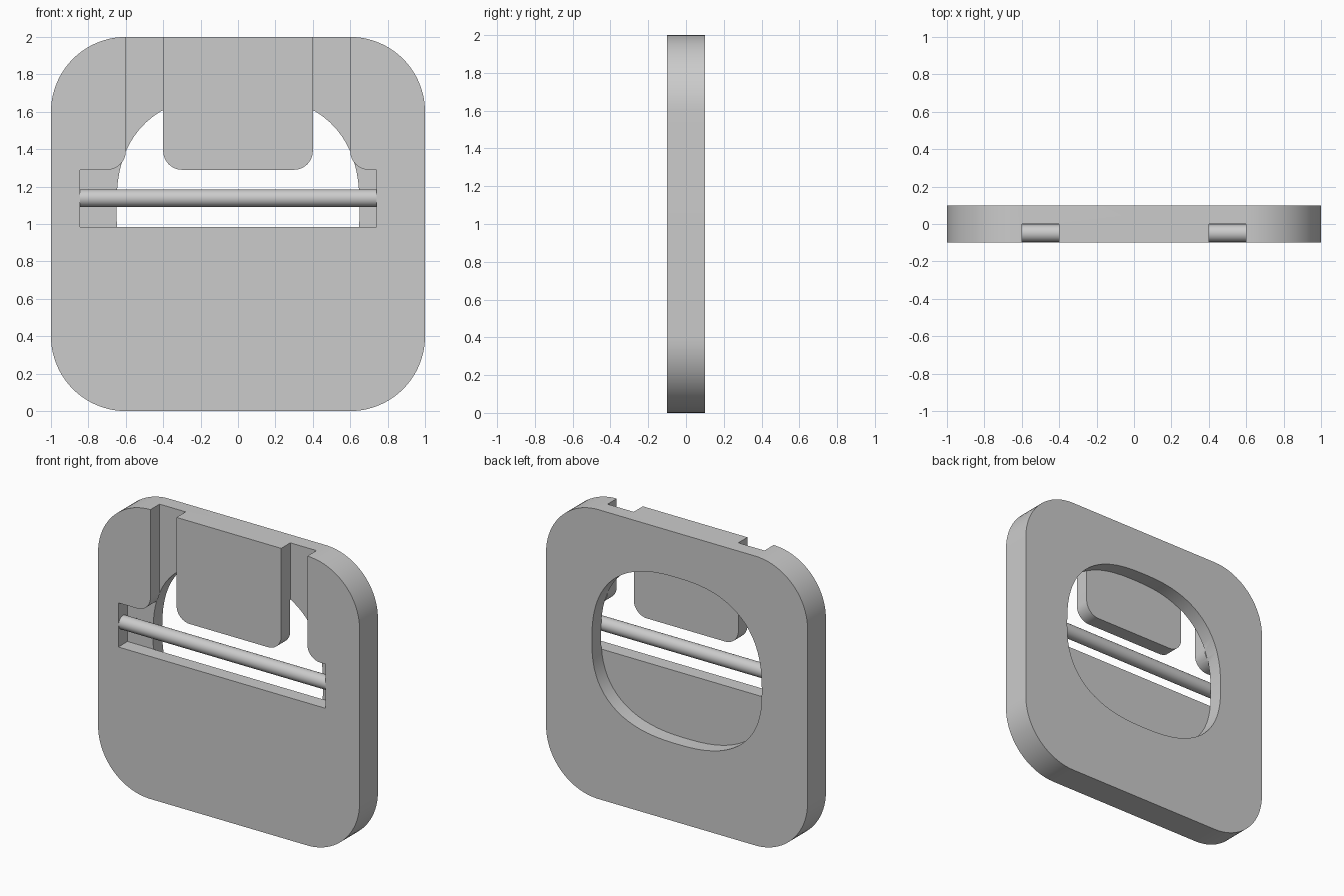
import bpy, bmesh, math

if "Cube" in bpy.data.objects:
    bpy.data.objects.remove(bpy.data.objects["Cube"], do_unlink=True)

grey = bpy.data.materials.new("plain grey")
grey.use_nodes = True
colour = (0.6, 0.6, 0.6, 1)
grey.diffuse_color = colour
grey.node_tree.nodes["Principled BSDF"].inputs["Base Color"].default_value = colour


def arc(cx, cz, r, start, end, steps=12):
    """Points on an arc in the XZ plane, angles in degrees."""
    angles = [math.radians(start + (end - start) * i / steps) for i in range(steps + 1)]
    return [(cx + r * math.cos(a), cz + r * math.sin(a)) for a in angles]


def prism(name, outline, front, back):
    """Extrude an XZ outline along Y."""
    bm = bmesh.new()
    face = bm.faces.new([bm.verts.new((x, front, z)) for x, z in outline])
    grown = bmesh.ops.extrude_face_region(bm, geom=[face])
    moved = [v for v in grown["geom"] if isinstance(v, bmesh.types.BMVert)]
    bmesh.ops.translate(bm, verts=moved, vec=(0, back - front, 0))
    bmesh.ops.recalc_face_normals(bm, faces=bm.faces)
    mesh = bpy.data.meshes.new(name)
    bm.to_mesh(mesh)
    bm.free()
    mesh.materials.append(grey)
    obj = bpy.data.objects.new(name, mesh)
    bpy.context.collection.objects.link(obj)
    return obj


def select(obj):
    bpy.ops.object.select_all(action='DESELECT')
    obj.select_set(True)
    bpy.context.view_layer.objects.active = obj


def cut(target, cutter):
    cutter.hide_render = True
    mod = target.modifiers.new("cut", 'BOOLEAN')
    mod.operation = 'DIFFERENCE'
    mod.solver = 'EXACT'
    mod.object = cutter
    select(target)
    bpy.ops.object.modifier_apply(modifier=mod.name)
    bpy.data.objects.remove(cutter, do_unlink=True)


# Rounded square plate
corners = [(0.6, 1.6, 0), (-0.6, 1.6, 90), (-0.6, 0.4, 180), (0.6, 0.4, 270)]
outline = []
for cx, cz, a in corners:
    outline += arc(cx, cz, 0.4, a, a + 90, 20)
plate = prism("buckle_plate", outline, -0.1, 0.1)

# Front pocket: strap slot with two channels leaving a tongue between them
slot_left, slot_right, slot_low = -0.845, 0.74, 0.985
pocket = [(slot_left, slot_low), (slot_right, slot_low), (slot_right, 1.29)]
pocket += arc(0.7, 1.39, 0.1, 270, 180)
pocket += [(0.6, 2.1), (0.4, 2.1)]
pocket += arc(0.3, 1.39, 0.1, 0, -90)
pocket += arc(-0.3, 1.39, 0.1, 270, 180)
pocket += [(-0.4, 2.1), (-0.6, 2.1)]
pocket += arc(-0.7, 1.39, 0.1, 0, -90)
pocket += [(slot_left, 1.29)]
cut(plate, prism("pocket_cutter", pocket, -0.2, 0))

# Plain rounded opening in the back half
opening = []
for i in range(72):
    a = 2 * math.pi * i / 72
    c, s = math.cos(a), math.sin(a)
    height = 0.61 if s > 0 else 0.54
    opening.append((0.65 * math.copysign(abs(c) ** 0.8, c),
                    1.08 + height * math.copysign(abs(s) ** 0.8, s)))
cut(plate, prism("opening_cutter", opening, -0.001, 0.2))

# Round crossbar in the slot
bpy.ops.mesh.primitive_cylinder_add(
    vertices=32, radius=0.047, depth=slot_right - slot_left,
    location=((slot_left + slot_right) / 2, -0.05, 1.138),
    rotation=(0, math.pi / 2, 0))
bar = bpy.context.object
bar.name = "crossbar"
bar.data.materials.append(grey)

for obj in (plate, bar):
    select(obj)
    bpy.ops.object.shade_smooth_by_angle(angle=math.radians(30))
